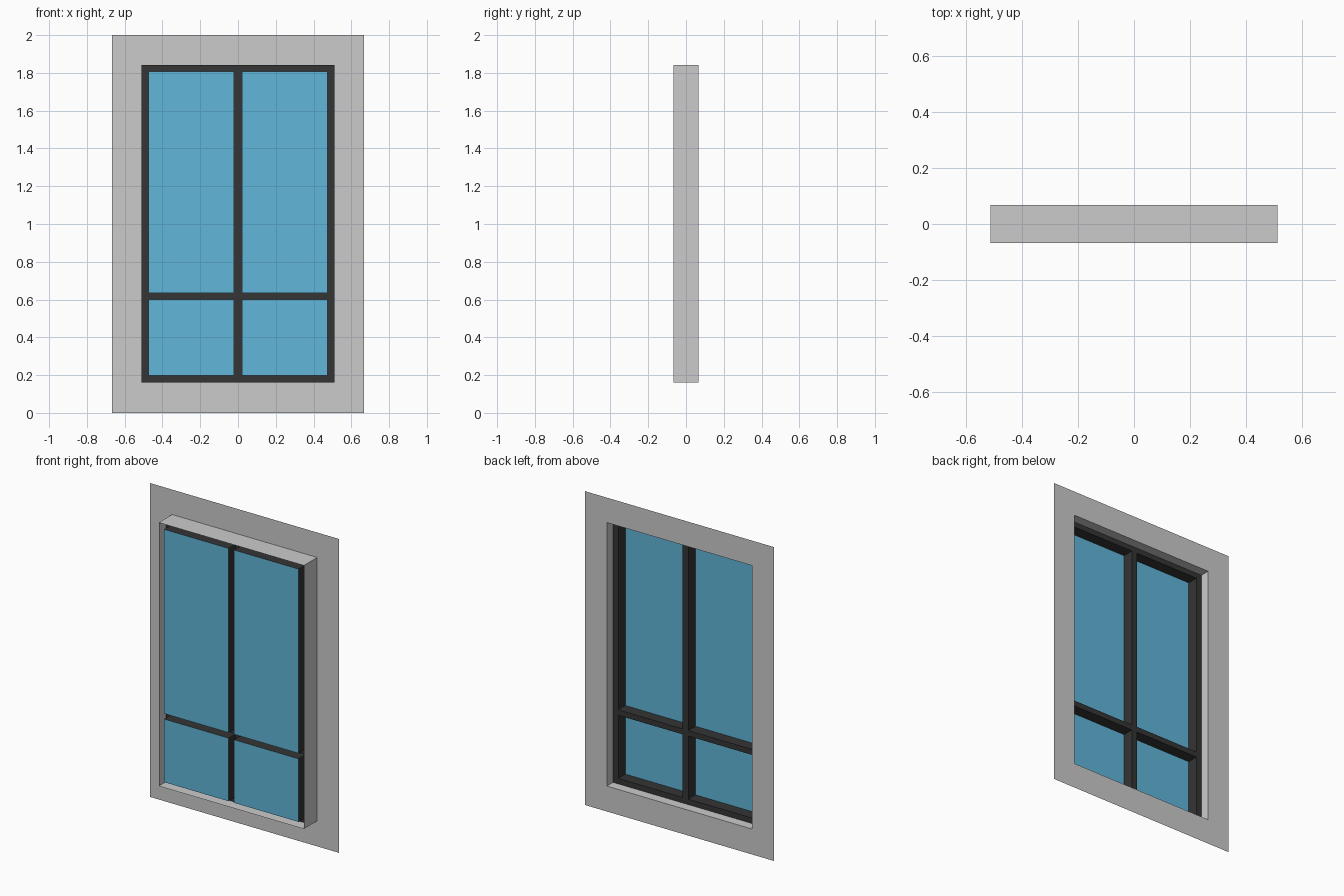
import bpy, bmesh

if "Cube" in bpy.data.objects:
    bpy.data.objects.remove(bpy.data.objects["Cube"])

FRONT, BACK, SASH = -0.067, 0.067, 0.005
OPEN = (-0.511, 0.511, 0.162, 1.841)          # x0, x1, z0, z1 of the opening
XS = [-0.511, -0.474, -0.02, 0.02, 0.474, 0.511]
ZS = [0.162, 0.197, 0.599, 0.634, 1.808, 1.841]


def material(name, color):
    m = bpy.data.materials.new(name)
    m.diffuse_color = color
    m.use_nodes = True
    m.node_tree.nodes["Principled BSDF"].inputs["Base Color"].default_value = m.diffuse_color
    return m


def build(name, quads, mat=None):
    bm = bmesh.new()
    for q in quads:
        bm.faces.new([bm.verts.new(p) for p in q])
    bmesh.ops.remove_doubles(bm, verts=bm.verts, dist=1e-5)
    me = bpy.data.meshes.new(name)
    bm.to_mesh(me)
    bm.free()
    ob = bpy.data.objects.new(name, me)
    bpy.context.collection.objects.link(ob)
    if mat:
        me.materials.append(mat)
    return ob


def panel(x0, x1, z0, z1, y, back=False):
    q = [(x0, y, z0), (x1, y, z0), (x1, y, z1), (x0, y, z1)]
    return q[::-1] if back else q


def tube(x0, x1, z0, z1, ya, yb):
    a, b = panel(x0, x1, z0, z1, ya), panel(x0, x1, z0, z1, yb)
    return [[a[i], b[i], b[(i + 1) % 4], a[(i + 1) % 4]] for i in range(4)]


dark = material("dark_frame", (0.035, 0.035, 0.035, 1))
blue = material("blue_glass", (0.12, 0.47, 0.7, 1))

# Flat wall flange around the opening, at the back
x0, x1, z0, z1 = OPEN
outer, inner = panel(-0.666, 0.666, 0, 2, BACK), panel(*OPEN, BACK)
build("wall_flange", [[outer[i], inner[i], inner[(i + 1) % 4], outer[(i + 1) % 4]]
                      for i in range(4)])

# Thin box surround projecting to the front
build("surround", tube(*OPEN, BACK, FRONT))

# Sash bars (back sheet plus pane recesses, open at the front) and the panes
bars, panes = [], []
for i in range(5):
    for j in range(5):
        cell = (XS[i], XS[i + 1], ZS[j], ZS[j + 1])
        if i % 2 and j % 2:
            bars += tube(*cell, SASH, FRONT)
            panes.append(panel(*cell, FRONT))
        else:
            bars.append(panel(*cell, SASH, back=True))
build("sash_bars", bars, dark)
build("glass_panes", panes, blue)
